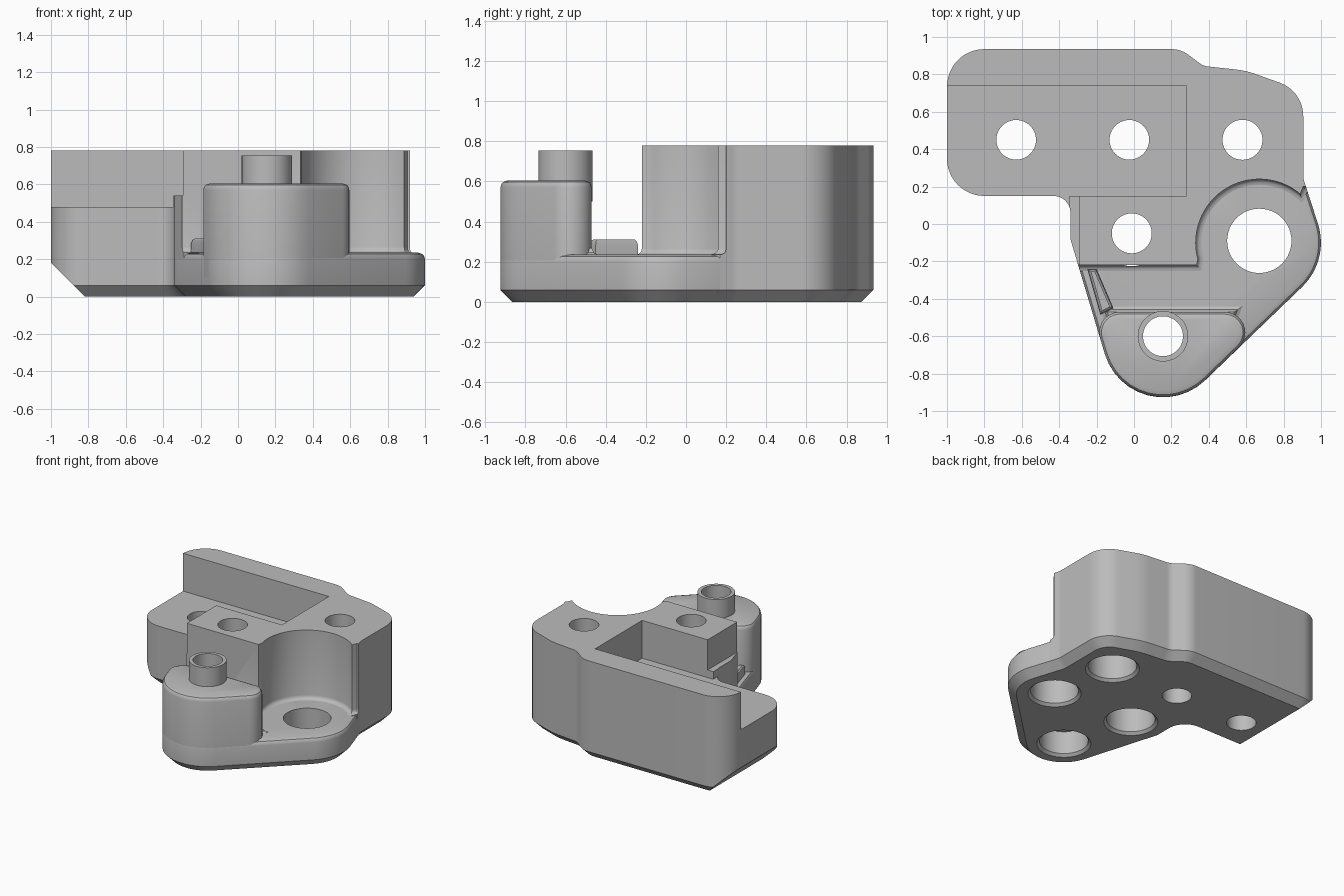
import bpy, bmesh
from math import cos, sin, radians, atan2, pi
from mathutils import Vector

if "Cube" in bpy.data.objects:
    bpy.data.objects.remove(bpy.data.objects["Cube"])

grey = bpy.data.materials.new("plain_grey")
grey.use_nodes = True
grey.diffuse_color = (0.5, 0.5, 0.5, 1)
grey.node_tree.nodes["Principled BSDF"].inputs["Base Color"].default_value = grey.diffuse_color


def outline(corners, inset, steps=12):
    """Counter-clockwise outline with rounded corners (x, y, radius), moved inwards by inset."""
    pts = []
    count = len(corners)
    for i, (x, y, r) in enumerate(corners):
        p = Vector((x, y))
        d0 = (p - Vector(corners[i - 1][:2])).normalized()
        d1 = (Vector(corners[(i + 1) % count][:2]) - p).normalized()
        n0, n1 = Vector((d0.y, -d0.x)), Vector((d1.y, -d1.x))
        miter = (n0 + n1) / (1 + n0.dot(n1))
        if r == 0:
            pts.append(p - miter * inset)
            continue
        turn = atan2(d0.x * d1.y - d0.y * d1.x, d0.dot(d1))
        signed = r if turn > 0 else -r
        centre = p - miter * signed
        start = atan2(n0.y, n0.x)
        for k in range(steps + 1):
            a = start + turn * k / steps
            pts.append(centre + (signed - inset) * Vector((cos(a), sin(a))))
    return pts


def loft(name, corners, rings):
    """Solid stacked from rings of (inset, height) of one outline."""
    bm = bmesh.new()
    loops = [[bm.verts.new((p.x, p.y, z)) for p in outline(corners, inset)]
             for inset, z in rings]
    n = len(loops[0])
    for a, b in zip(loops, loops[1:]):
        for i in range(n):
            j = (i + 1) % n
            bm.faces.new((a[i], a[j], b[j], b[i]))
    bm.faces.new(loops[0][::-1])
    bm.faces.new(loops[-1])
    mesh = bpy.data.meshes.new(name)
    bm.to_mesh(mesh)
    bm.free()
    mesh.materials.append(grey)
    obj = bpy.data.objects.new(name, mesh)
    bpy.context.collection.objects.link(obj)
    return obj


def circle(x, y, r, count=48):
    return [(x + r * cos(2 * pi * k / count), y + r * sin(2 * pi * k / count), 0)
            for k in range(count)]


def sharp(*points):
    return [(x, y, 0) for x, y in points]


def cut(obj, cutters):
    bpy.context.view_layer.objects.active = obj
    for c in cutters:
        c.hide_render = True
        mod = obj.modifiers.new("cut", "BOOLEAN")
        mod.operation = "DIFFERENCE"
        mod.solver = "EXACT"
        mod.object = c
        bpy.ops.object.modifier_apply(modifier=mod.name)


# Shared corners of the two round lobes at the front
side_lobe = (1.047, -0.194, 0.33)
front_lobe = (-0.003, -1.205, 0.325)
CHAMFER = [(0.06, 0), (0, 0.06)]

# Tall rear block
body = loft("main_block", [
    front_lobe, side_lobe, (0.905, 0.244, 0.1), (0.905, 0.71, 0.19),
    (0.6, 0.82, 0.5), (0.37, 0.845, 0.1), (0.25, 0.935, 0.15),
    (-1, 0.935, 0.2), (-1, 0.15, 0.2), (-0.34, 0.15, 0.09), (-0.34, -0.081, 0.1),
], CHAMFER + [(0, 0.78)])

# Front clearance with a round scallop and a fillet at its foot
scallop = [(0.67 + 0.34 * cos(radians(a)), -0.1 + 0.34 * sin(radians(a)))
           for a in range(50, 200, 5)]
front_cut = loft("front_cutter", sharp(
    (-1.5, -1.5), (1.5, -1.5), (1.5, 0.2), (0.905, 0.2), *scallop,
    (0.335, -0.22), (-1.5, -0.22)),
    [(0.03, -1), (0.03, 0.235), (0.018, 0.238), (0.009, 0.244), (0.003, 0.253),
     (0, 0.265), (0, 1.2)])

# Open pocket and the narrow ledge beside the column
pocket_cut = loft("pocket_cutter", sharp(
    (-1.2, -0.1), (-0.345, -0.1), (-0.345, 0.15), (0.28, 0.15), (0.28, 0.74), (-1.2, 0.74)),
    [(0, 0.48), (0, 1)])
ledge_cut = loft("ledge_cutter", sharp(
    (-1.2, -0.3), (-0.295, -0.3), (-0.295, 0.15), (-1.2, 0.15)), [(0, 0.54), (0, 1.1)])

# Large sloped chamfer under the left end
slope_cut = loft("slope_cutter", sharp((-0.5, -1), (0.5, -1), (0.5, 1), (-0.5, 1)),
                 [(0, -0.5), (0, 0.5)])
slope_cut.rotation_euler.y = radians(45)
slope_cut.location = (-0.91 - 0.3536, 0.5, 0.09 - 0.3536)
bpy.context.view_layer.update()


# Holes: plain ones, and ones widened from below
def plain_hole(x, y, r=0.106):
    return loft("hole_cutter", circle(x, y, r), [(0, -0.1), (0, 1.3)])


def stepped_hole(x, y, depth):
    return loft("hole_cutter", circle(x, y, 0.175),
                [(-0.03, -0.01), (0, 0.02), (0, depth), (0.068, depth), (0.068, 1.3)])


rear_holes = [plain_hole(-0.63, 0.45), plain_hole(-0.025, 0.45)]
corner_hole = stepped_hole(0.58, 0.45, 0.3)
column_hole = stepped_hole(-0.012, -0.05, 0.3)
boss_hole = stepped_hole(0.155, -0.6, 0.2)
lobe_hole = loft("hole_cutter", circle(0.67, -0.09, 0.172),
                 [(-0.03, -0.01), (0, 0.02), (0, 1)])

cut(body, [front_cut, pocket_cut, ledge_cut, slope_cut, corner_hole, column_hole] + rear_holes)

# Low front plate, running a little way into the main block
plate = loft("front_plate", [
    front_lobe, side_lobe, (0.89, 0.29, 0), (0.85, 0.33, 0), (0.2, 0.33, 0),
    (-0.2, 0, 0), (-0.3285, -0.12, 0)],
    CHAMFER + [(0, 0.2), (0.004, 0.216), (0.012, 0.227), (0.035, 0.235)])
cut(plate, [lobe_hole, boss_hole, column_hole, corner_hole])

# Front boss with rounded rim, foot fillet and locating tube
boss = loft("front_boss", [front_lobe, (0.757, -0.47, 0.11), (-0.2236, -0.47, 0.11)],
            [(0, 0.1), (0, 0.57), (0.004, 0.586), (0.012, 0.597), (0.035, 0.605)])
cut(boss, [boss_hole])
fillet = loft("boss_fillet", sharp((-0.16, -0.52), (0.55, -0.52), (0.58, -0.44), (-0.18, -0.44)),
              [(0, 0.2), (0, 0.236), (0.018, 0.245), (0.03, 0.268)])
cut(fillet, [boss_hole])
tube = loft("locating_tube", circle(0.155, -0.6, 0.135), [(0, 0.5), (0, 0.755)])
cut(tube, [boss_hole])

# Small rib along the left edge of the slot
rib = loft("side_rib", sharp((-0.25, -0.24), (-0.18, -0.485), (-0.11, -0.45), (-0.2, -0.24)),
           [(0, 0.2), (0, 0.285), (0.006, 0.303), (0.015, 0.31)])

# Remove the cutters and smooth the finished parts
for obj in [o for o in bpy.data.objects if "cutter" in o.name]:
    bpy.data.objects.remove(obj)
for obj in (body, plate, boss, fillet, tube, rib):
    bpy.ops.object.select_all(action="DESELECT")
    obj.select_set(True)
    bpy.context.view_layer.objects.active = obj
    bpy.ops.object.shade_smooth_by_angle(angle=radians(32))
